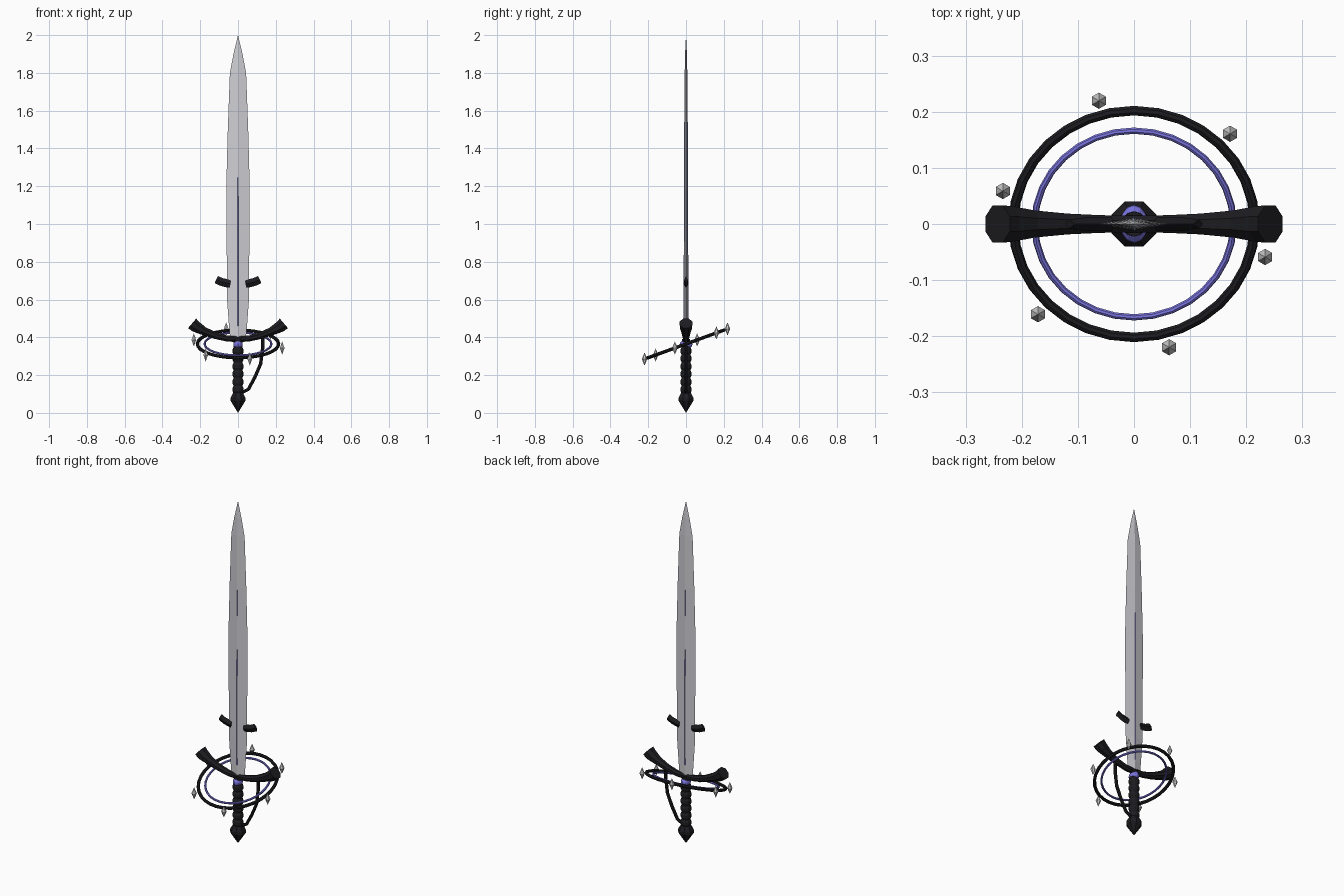
import bpy, bmesh
from math import sin, cos, pi, radians
from mathutils import Vector

if "Cube" in bpy.data.objects:
    bpy.data.objects.remove(bpy.data.objects["Cube"])


def material(name, rgb):
    m = bpy.data.materials.new(name)
    m.diffuse_color = (*rgb, 1)
    m.use_nodes = True
    m.node_tree.nodes["Principled BSDF"].inputs["Base Color"].default_value = m.diffuse_color
    return m


BLACK = material("black_metal", (0.012, 0.012, 0.015))
BLUE = material("blue_glow", (0.2, 0.18, 0.75))
STEEL = material("steel", (0.62, 0.62, 0.66))


def loft(name, rows, n, mat=None, phase=0.0):
    """Sweep an n-gon along rows of (x, z, in-plane radius, y radius) in the XZ plane."""
    bm = bmesh.new()
    pts = [Vector((x, 0, z)) for x, z, _, _ in rows]
    rings = []
    for i, (x, z, a, b) in enumerate(rows):
        t = (pts[min(i + 1, len(pts) - 1)] - pts[max(i - 1, 0)]).normalized()
        side = Vector((t.z, 0, -t.x))
        rings.append([bm.verts.new(pts[i] + side * a * cos(phase + 2 * pi * k / n)
                                   + Vector((0, b * sin(phase + 2 * pi * k / n), 0)))
                      for k in range(n)])
    for r, s in zip(rings, rings[1:]):
        for k in range(n):
            bm.faces.new((r[k], r[(k + 1) % n], s[(k + 1) % n], s[k]))
    bm.faces.new(rings[0][::-1])
    bm.faces.new(rings[-1])
    bmesh.ops.remove_doubles(bm, verts=bm.verts, dist=1e-5)
    bmesh.ops.recalc_face_normals(bm, faces=bm.faces)
    me = bpy.data.meshes.new(name)
    bm.to_mesh(me)
    bm.free()
    ob = bpy.data.objects.new(name, me)
    bpy.context.collection.objects.link(ob)
    if mat:
        me.materials.append(mat)
    return ob


def lathe(name, profile, n, mat=None, phase=0.0):
    return loft(name, [(0, z, r, r) for z, r in profile], n, mat, phase)


# Blade: diamond section with a leaf-like taper
loft("blade", [(0, 0.38, 0.04, 0.010), (0, 0.45, 0.047, 0.010), (0, 0.60, 0.058, 0.010),
               (0, 1.20, 0.062, 0.009), (0, 1.50, 0.054, 0.008), (0, 1.80, 0.043, 0.007),
               (0, 1.90, 0.024, 0.005), (0, 2.0, 0, 0)], 4, STEEL)
# Glowing line along both faces of the blade
loft("blade_inlay", [(0, 0.46, 0.009, 0.0125), (0, 1.1, 0.007, 0.0115),
                     (0, 1.47, 0.005, 0.0098), (0, 1.68, 0.001, 0.0082)], 4, BLUE, pi / 4 * 0 )

# Side lugs above the guard
for s, side in ((-1, "left"), (1, "right")):
    loft(f"{side}_lug", [(s * 0.04, 0.683, 0.023, 0.013), (s * 0.085, 0.692, 0.021, 0.012),
                         (s * 0.115, 0.706, 0.021, 0.008)], 4, BLACK).data.update()

# Curved crossguard with flared octagonal ends
half = [(0.06, 0.394, 0.017, 0.017), (0.12, 0.409, 0.019, 0.02), (0.18, 0.433, 0.024, 0.026),
        (0.222, 0.456, 0.033, 0.034), (0.243, 0.474, 0.036, 0.036)]
rows = [(-x, z, a, b) for x, z, a, b in reversed(half)] + [(0, 0.39, 0.017, 0.016)] + half
loft("crossguard", rows, 8, BLACK, pi / 8)

# Ribbed grip
grip = [(0.09, 0.024)]
for i in range(6):
    z = 0.105 + i * 0.041
    grip += [(z, 0.024), (z + 0.01, 0.029), (z + 0.026, 0.029), (z + 0.036, 0.024)]
grip += [(0.39, 0.022)]
lathe("grip", grip, 12, BLACK)

# Pointed pommel
lathe("pommel", [(0, 0), (0.012, 0.008), (0.065, 0.043), (0.08, 0.043),
                 (0.105, 0.028), (0.12, 0.022)], 8, BLACK, pi / 8)

# Knuckle bow on the right side
loft("knuckle_bow", [(x, z, 0.009, 0.009) for x, z in
                     ((0.132, 0.42), (0.13, 0.34), (0.12, 0.26), (0.09, 0.19),
                      (0.055, 0.125), (0.015, 0.105))], 8, BLACK)

# Gem showing on both faces beneath the guard
bpy.ops.mesh.primitive_uv_sphere_add(segments=12, ring_count=8, radius=1, location=(0, 0, 0.362))
gem = bpy.context.object
gem.name = "gem"
gem.scale = (0.025, 0.034, 0.024)
gem.data.materials.append(BLUE)

# Tilted floating rings
TILT, CENTRE = radians(20), Vector((0, 0, 0.365))
for name, R, r, mat in (("outer_ring", 0.215, 0.009, BLACK), ("inner_ring", 0.177, 0.006, BLUE)):
    bpy.ops.mesh.primitive_torus_add(major_segments=32, minor_segments=8, major_radius=R,
                                     minor_radius=r, location=CENTRE, rotation=(TILT, 0, 0))
    bpy.context.object.name = name
    bpy.context.object.data.materials.append(mat)

# Six upright crystals around the outer ring
for i in range(6):
    a = radians(45 + 60 * i)
    crystal = lathe(f"crystal_{i + 1}", [(-0.035, 0), (0, 0.0145), (0.035, 0)], 6, None, pi / 6)
    crystal.location = CENTRE + 0.242 * Vector((cos(a), sin(a) * cos(TILT), sin(a) * sin(TILT)))
